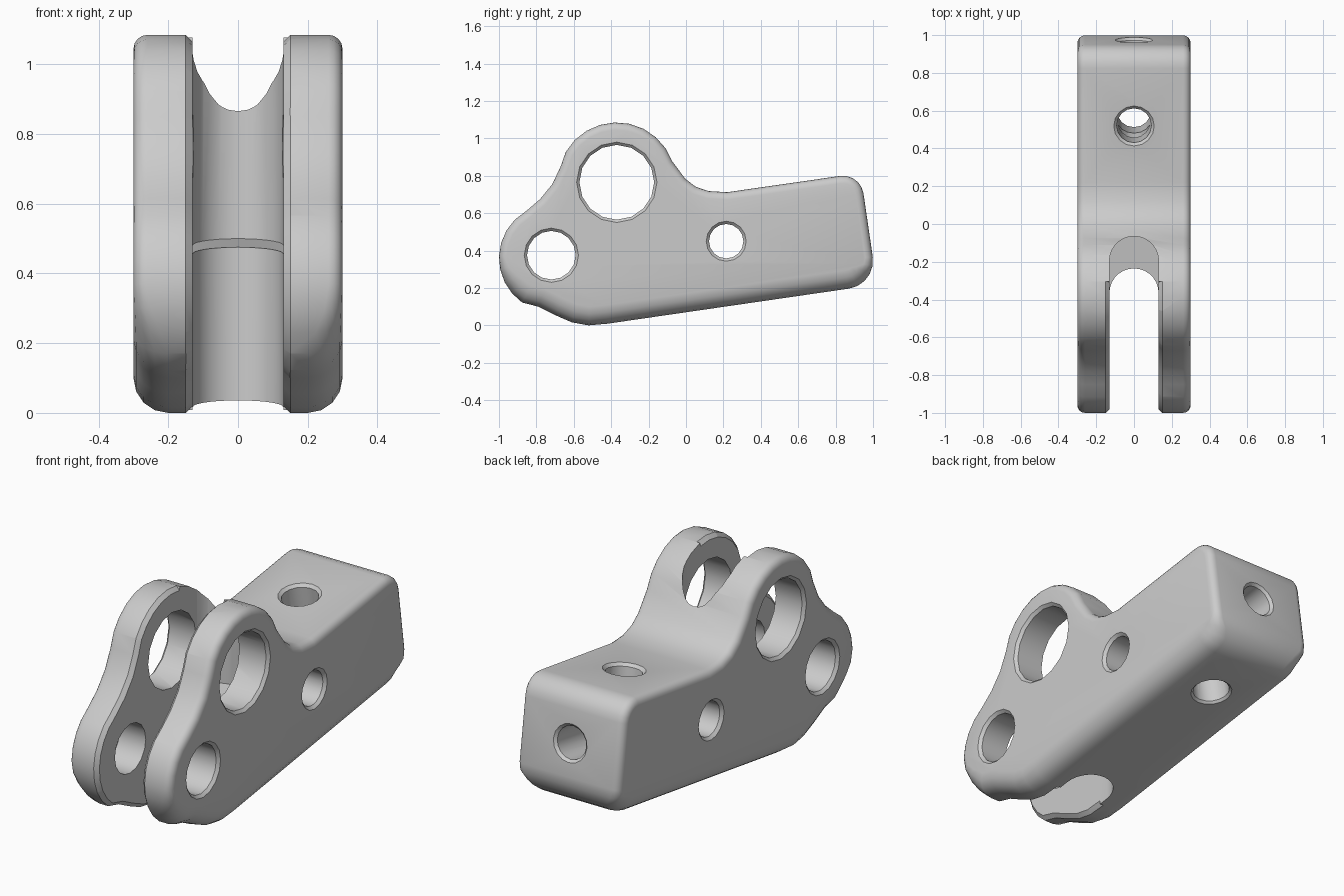
import bpy, bmesh, math
from mathutils import Vector

if "Cube" in bpy.data.objects:
    bpy.data.objects.remove(bpy.data.objects["Cube"])


def loft(name, rings):
    """Skin closed rings of equal length and cap both ends."""
    bm = bmesh.new()
    vs = [[bm.verts.new(p) for p in r] for r in rings]
    n = len(rings[0])
    for a, b in zip(vs, vs[1:]):
        for i in range(n):
            j = (i + 1) % n
            bm.faces.new((a[i], a[j], b[j], b[i]))
    bm.faces.new(vs[0][::-1])
    bm.faces.new(vs[-1])
    bmesh.ops.recalc_face_normals(bm, faces=bm.faces)
    me = bpy.data.meshes.new(name)
    bm.to_mesh(me)
    bm.free()
    ob = bpy.data.objects.new(name, me)
    bpy.context.collection.objects.link(ob)
    return ob


def arc(c, r, a0, a1, n):
    angles = [math.radians(a0 + (a1 - a0) * i / n) for i in range(n + 1)]
    return [Vector((c[0] + r * math.cos(a), c[1] + r * math.sin(a))) for a in angles]


def pts(*pairs):
    return [Vector(p) for p in pairs]


# Side outline (y, z), counter-clockwise from the lower rear corner
outline = (arc((0.85, 0.345), 0.15, -82, 8, 5)
           + arc((0.84, 0.69), 0.11, 8, 98, 5)
           + pts((0.22, 0.712), (0.12, 0.718), (0.05, 0.742), (-0.005, 0.785))
           + arc((-0.37, 0.77), 0.315, 20, 150, 9)
           + pts((-0.67, 0.85), (-0.715, 0.755), (-0.78, 0.675), (-0.85, 0.615))
           + arc((-0.71, 0.36), 0.29, 135, 235, 7)
           + pts((-0.79, 0.1), (-0.7, 0.055), (-0.61, 0.016), (-0.52, 0.0), (-0.42, 0.009)))
count = len(outline)
normals = []
for i, p in enumerate(outline):
    t = (p - outline[i - 1]).normalized() + (outline[(i + 1) % count] - p).normalized()
    t.normalize()
    normals.append(Vector((t.y, -t.x)))


def edge_radius(n):
    """Wide rounding underneath, narrow rounding elsewhere."""
    s = min(1, max(0, -n.y * 1.3))
    return 0.04 + 0.06 * s * s * (3 - 2 * s)


# Rounded body
def body_ring(side, angle):
    ring = []
    for p, n in zip(outline, normals):
        r = edge_radius(n)
        q = p - n * r * (1 - math.cos(angle))
        ring.append((side * (0.3 - r * (1 - math.sin(angle))), q.x, q.y))
    return ring


steps = [math.pi / 2 * i / 4 for i in range(5)]
body = loft("clevis_bracket",
            [body_ring(-1, a) for a in reversed(steps)] + [body_ring(1, a) for a in steps])
cutters = []


# Slot between the arms: deeper above the sloping step
def slot(name, end, front, floor, slope):
    plan = [(-0.13, front), (0.13, front)]
    plan += [(p.x, p.y) for p in arc((0, end - 0.13), 0.13, 0, 180, 14)]
    cutters.append(loft(name, [[(x, y, floor + slope * (y - end)) for x, y in plan],
                               [(x, y, 1.3) for x, y in plan]]))


slot("lower_slot_cutter", -0.235, -1.2, -0.2, 0)
slot("upper_slot_cutter", -0.065, -0.37, 0.5, 0.145)

# Chamfer along the inner rims of both arms
groove = []
for p, n in zip(outline, normals):
    if p.x < -0.3:
        a, b = p - n * 0.15, p + n * 0.01
        groove.append([(0, a.x, a.y), (0.16, b.x, b.y), (-0.16, b.x, b.y)])
cutters.append(loft("rim_chamfer_cutter", groove))


# Holes with a small countersink
def drill(name, centre, axis, stations, sides=16):
    axis = Vector(axis).normalized()
    u = axis.orthogonal().normalized()
    v = axis.cross(u)
    c = Vector(centre)
    rings = []
    for d, r in stations:
        rings.append([c + axis * d + (u * math.cos(k * math.tau / sides)
                                      + v * math.sin(k * math.tau / sides)) * r
                      for k in range(sides)])
    cutters.append(loft(name, rings))


def through(r, half):
    return [(-half - 0.02, r + 0.035), (-half + 0.015, r),
            (half - 0.015, r), (half + 0.02, r + 0.035)]


for name, y, z, r in (("large_pin_hole", -0.37, 0.765, 0.2),
                      ("small_pin_hole", -0.72, 0.375, 0.13),
                      ("cross_hole", 0.215, 0.45, 0.092)):
    drill(name, (0, y, z), (1, 0, 0), through(r, 0.3))
drill("vertical_hole", (0, 0.5625, 0.455), (0, -0.143, 0.99), through(0.092, 0.303))
drill("rear_hole", (0, 0.975, 0.535), (0, 0.99, 0.143),
      [(-0.75, 0.085), (-0.015, 0.085), (0.02, 0.12)])

# Cut, clean up and shade
bpy.context.view_layer.objects.active = body
body.select_set(True)
for c in cutters:
    c.hide_render = True
    m = body.modifiers.new(c.name, 'BOOLEAN')
    m.operation = 'DIFFERENCE'
    m.solver = 'EXACT'
    m.object = c
    bpy.ops.object.modifier_apply(modifier=m.name)
    bpy.data.objects.remove(c)
bpy.ops.object.shade_smooth_by_angle(angle=math.radians(28))
